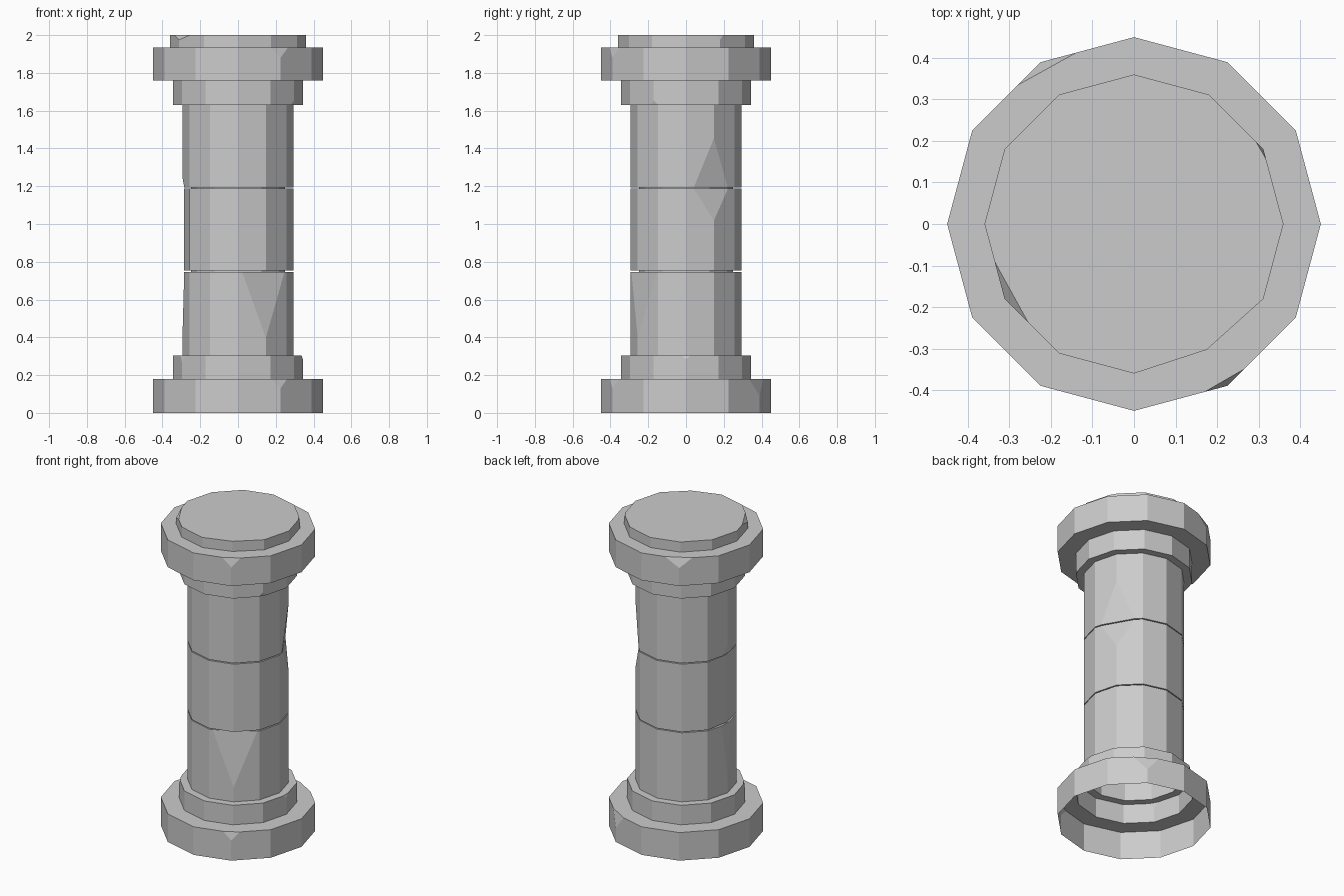
import bpy, bmesh
from math import sin, cos, radians
from mathutils import Vector

if "Cube" in bpy.data.objects:
    bpy.data.objects.remove(bpy.data.objects["Cube"])

SIDES = 12
# Lathe profile (radius, z): plinth, lower collar, three drums with joints, upper collar, capital, cap
profile = [(.45, 0), (.45, .18), (.343, .18), (.343, .305), (.295, .305),
           (.295, .747), (.25, .747), (.25, .753), (.295, .753),
           (.295, 1.187), (.25, 1.187), (.25, 1.193), (.295, 1.193),
           (.295, 1.63), (.343, 1.63), (.343, 1.76), (.45, 1.76),
           (.45, 1.935), (.36, 1.935), (.36, 2.0)]


def point(r, deg, z):
    return Vector((r * cos(radians(deg)), r * sin(radians(deg)), z))


bm = bmesh.new()
rings = [[bm.verts.new(point(r, 360 / SIDES * i, z)) for i in range(SIDES)]
         for r, z in profile]
for lo, hi in zip(rings, rings[1:]):
    for i in range(SIDES):
        j = (i + 1) % SIDES
        bm.faces.new((lo[i], lo[j], hi[j], hi[i]))
bm.faces.new(rings[-1])


def nearest(p):
    return min(bm.verts, key=lambda v: (v.co - p).length)


def dent(r, deg, z, factor):
    """Push one corner inward."""
    v = nearest(point(r, deg, z))
    v.co.x *= factor
    v.co.y *= factor


def chip(r, deg, z, before, after, dz):
    """Slice off one rim corner; before/after are rim lengths, dz the vertical reach."""
    p = point(r, deg, z)
    v = nearest(p)
    a = p + (point(r, deg - 30, z) - p).normalized() * before
    b = p + (point(r, deg + 30, z) - p).normalized() * after
    c = p + Vector((0, 0, dz))
    n = (b - a).cross(c - a).normalized()
    if n.dot(p - a) < 0:
        n = -n
    faces = list(v.link_faces)
    geom = list({g for f in faces for g in [f, *f.edges, *f.verts]})
    res = bmesh.ops.bisect_plane(bm, geom=geom, dist=1e-5, plane_co=a,
                                 plane_no=n, clear_outer=True)
    edges = [e for e in res["geom_cut"] if isinstance(e, bmesh.types.BMEdge)]
    bmesh.ops.contextual_create(bm, geom=edges)


# Worn corners of the middle drum and cap
dent(.295, 180, .753, .965)
dent(.295, 180, 1.187, .965)
dent(.36, -60, 1.935, .972)
dent(.36, -60, 2.0, .972)

# Chips: plinth, lower collar, drums, upper collar, capital, cap
for args in [(.45, -60, .18, .05, .05, -.05), (.45, 60, .18, .08, .07, -.09),
             (.343, 0, .305, .025, .025, -.02), (.343, 210, .305, .03, .03, -.035),
             (.295, -60, .747, .13, .14, -.35), (.295, 180, .747, .04, .04, -.38),
             (.295, 30, 1.187, .11, .105, -.17), (.295, 30, 1.193, .11, .105, .26),
             (.295, 180, 1.193, .04, .04, .06), (.343, -30, 1.63, .025, .025, .025),
             (.45, -60, 1.935, .057, .057, -.055), (.45, 120, 1.935, .089, .078, -.06),
             (.36, 210, 2.0, .093, .08, -.025), (.36, 30, 2.0, .025, .025, -.025)]:
    chip(*args)

bmesh.ops.recalc_face_normals(bm, faces=bm.faces[:])
mesh = bpy.data.meshes.new("column")
bm.to_mesh(mesh)
bm.free()
bpy.context.collection.objects.link(bpy.data.objects.new("column", mesh))
